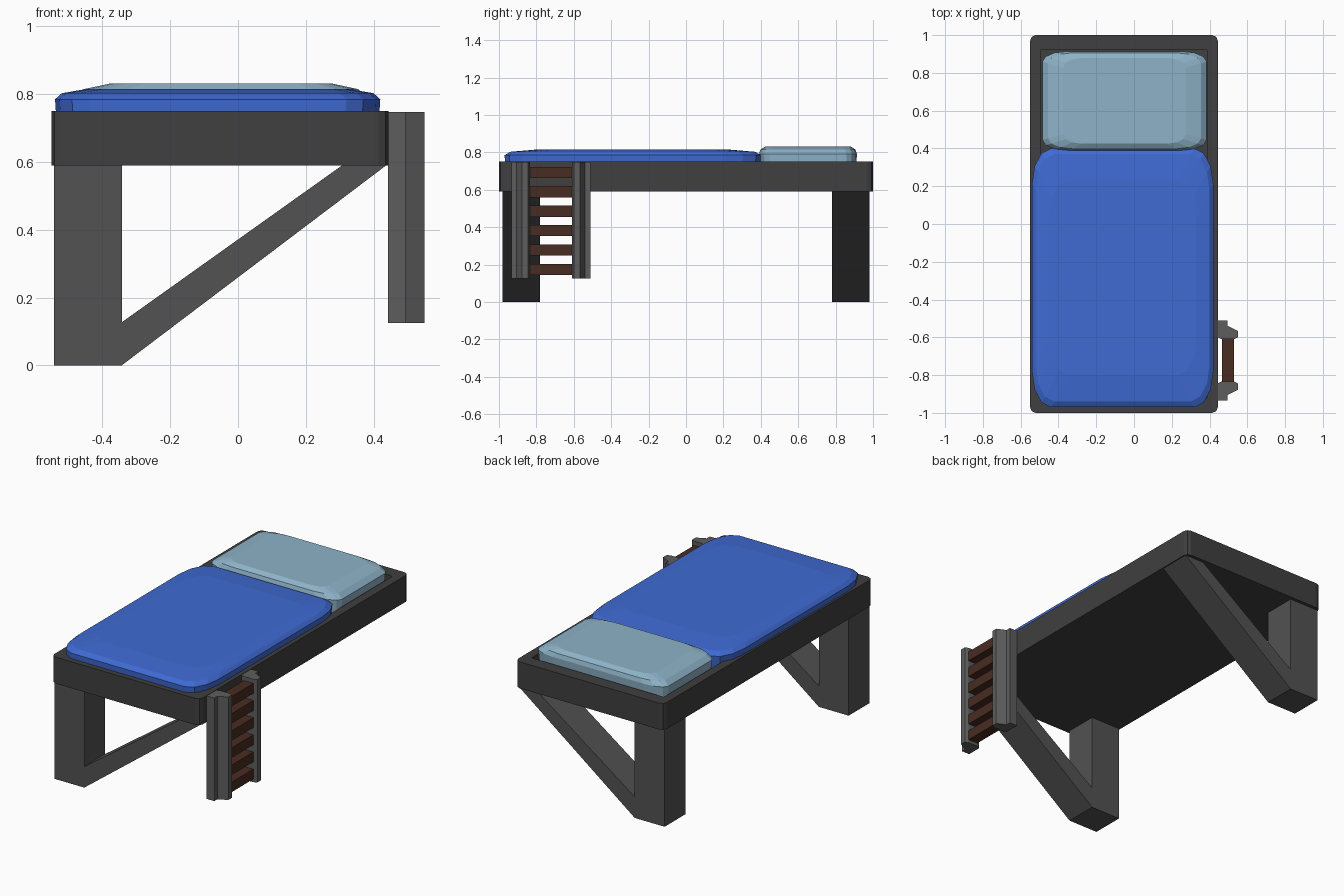
import bpy, bmesh, math

if "Cube" in bpy.data.objects:
    bpy.data.objects.remove(bpy.data.objects["Cube"])


def material(name, rgb):
    m = bpy.data.materials.new(name)
    m.diffuse_color = (*rgb, 1)
    m.use_nodes = True
    m.node_tree.nodes["Principled BSDF"].inputs["Base Color"].default_value = m.diffuse_color
    return m


FRAME = material("dark_frame", (0.05, 0.05, 0.05))
LEG = material("leg_grey", (0.085, 0.085, 0.085))
RAIL = material("rail_grey", (0.11, 0.11, 0.11))
WOOD = material("brown_wood", (0.065, 0.025, 0.015))
BLUE = material("blanket_blue", (0.05, 0.145, 0.65))
PALE = material("pillow_blue", (0.27, 0.45, 0.58))


def loft(name, rings, mat):
    """Skin a stack of equal-length point rings and cap both ends."""
    bm = bmesh.new()
    loops = [[bm.verts.new(p) for p in r] for r in rings]
    n = len(loops[0])
    for a, b in zip(loops, loops[1:]):
        for i in range(n):
            j = (i + 1) % n
            bm.faces.new((a[i], a[j], b[j], b[i]))
    bm.faces.new(loops[0][::-1])
    bm.faces.new(loops[-1])
    bmesh.ops.recalc_face_normals(bm, faces=bm.faces[:])
    me = bpy.data.meshes.new(name)
    bm.to_mesh(me)
    bm.free()
    me.materials.append(mat)
    ob = bpy.data.objects.new(name, me)
    bpy.context.collection.objects.link(ob)
    return ob


def rounded(cx, cy, z, hx, hy, rx, ry, seg):
    """Rectangle outline with elliptical corners."""
    pts = []
    for q, (sx, sy) in enumerate([(1, 1), (-1, 1), (-1, -1), (1, -1)]):
        for k in range(seg + 1):
            a = math.pi / 2 * (q + k / seg)
            pts.append((cx + sx * (hx - rx) + rx * math.cos(a),
                        cy + sy * (hy - ry) + ry * math.sin(a), z))
    return pts


# bed frame: tray with chamfered corners and a shallow recess
loft("bed_frame", [
    rounded(-0.053, 0, 0.59, 0.497, 1.0, 0.03, 0.03, 2),
    rounded(-0.053, 0, 0.75, 0.497, 1.0, 0.03, 0.03, 2),
    rounded(-0.053, 0, 0.75, 0.443, 0.92, 0.003, 0.003, 2),
    rounded(-0.053, 0, 0.71, 0.443, 0.92, 0.003, 0.003, 2)], FRAME)

# blanket and pillow: soft domed slabs
loft("blanket", [
    rounded(-0.06, -0.285, z, 0.48 - i, 0.685 - j, 0.1, 0.19, 3)
    for z, i, j in [(0.71, 0.005, 0.005), (0.785, 0, 0), (0.803, 0.02, 0.03),
                    (0.815, 0.09, 0.17)]], BLUE)
loft("pillow", [
    rounded(-0.05, 0.652, z, 0.435 - i, 0.262 - j, rx, ry, 3)
    for z, i, j, rx, ry in [(0.71, 0.005, 0.005, 0.13, 0.055),
                            (0.79, 0, 0, 0.13, 0.055),
                            (0.815, 0.03, 0.008, 0.13, 0.055),
                            (0.832, 0.11, 0.035, 0.1, 0.05)]], PALE)

# legs with diagonal braces
leg = [(-0.543, 0), (-0.343, 0), (0.44, 0.592), (0.31, 0.592),
       (-0.343, 0.127), (-0.343, 0.592), (-0.543, 0.592)]
for label, y in (("front", -0.98), ("back", 0.78)):
    loft(label + "_leg", [[(x, yy, z) for x, z in leg] for yy in (y, y + 0.2)], LEG)

# ladder rails, mirrored about the ladder centre
LY = -0.722
rail = [(0.443, 0.212), (0.495, 0.212), (0.495, 0.183), (0.55, 0.156),
        (0.55, 0.122), (0.53, 0.112), (0.462, 0.112), (0.443, 0.122)]
for label, s in (("back", 1), ("front", -1)):
    loft("ladder_rail_" + label,
         [[(x, LY + s * d, z) for x, d in rail] for z in (0.125, 0.748)], RAIL)

# ladder rungs
for k in range(6):
    z = 0.174 + 0.1038 * k
    loft(f"ladder_rung_{k + 1}",
         [[(0.466, y, z - 0.03), (0.53, y, z - 0.03), (0.53, y, z + 0.03),
           (0.466, y, z + 0.03)] for y in (LY - 0.115, LY + 0.115)], WOOD)
